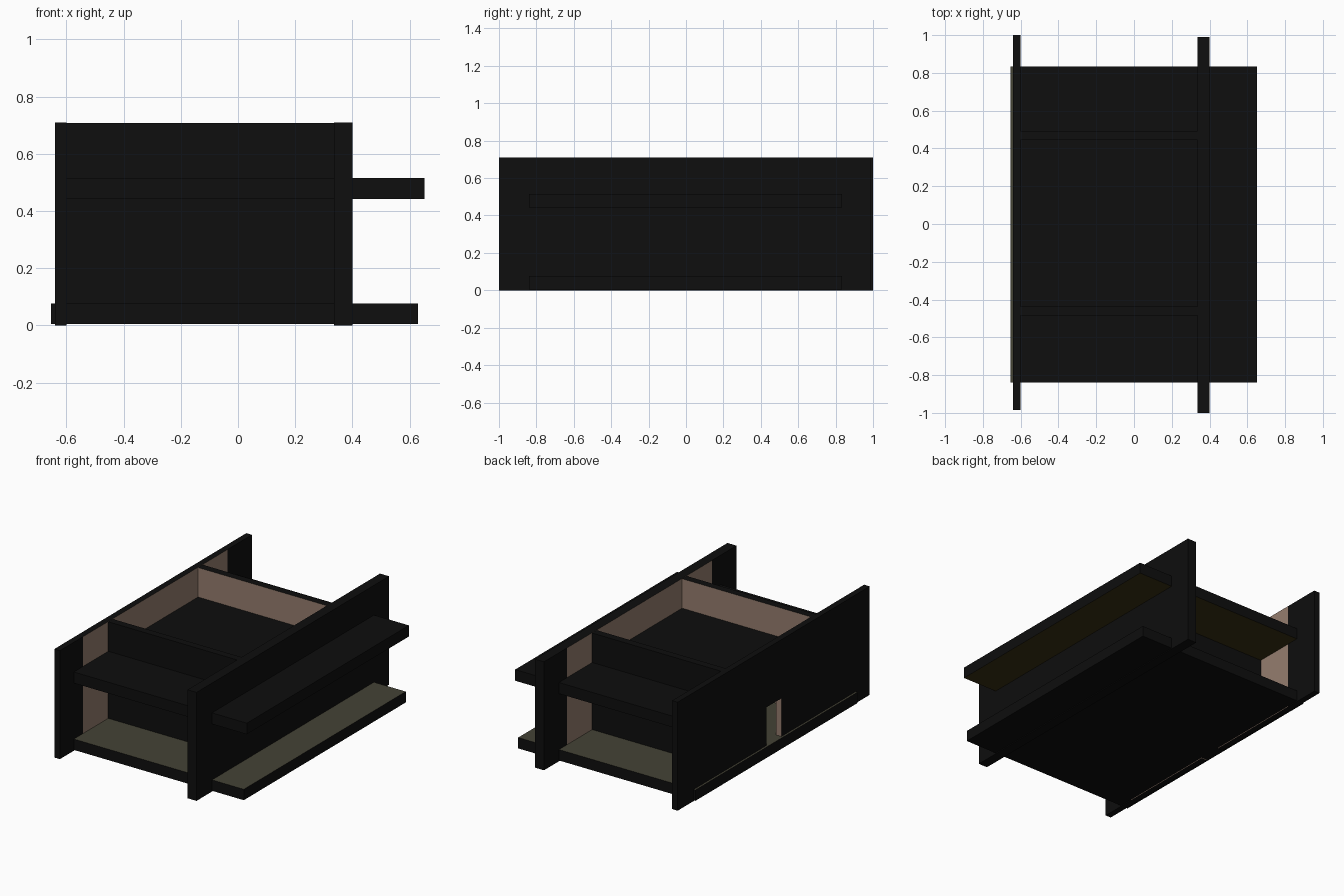
import bpy, bmesh
from mathutils import Vector

if "Cube" in bpy.data.objects:
    bpy.data.objects.remove(bpy.data.objects["Cube"])


def material(name, rgb):
    m = bpy.data.materials.new(name)
    m.diffuse_color = (*rgb, 1)
    m.use_nodes = True
    m.node_tree.nodes["Principled BSDF"].inputs["Base Color"].default_value = m.diffuse_color
    return m


BLACK = material("black_plaster", (0.0044, 0.0044, 0.0044))
BROWN = material("warm_brown", (0.30, 0.205, 0.157))
OLIVE = material("olive_floor", (0.058, 0.056, 0.036))
YELLOW = material("dark_yellow_soffit", (0.04, 0.028, 0.006))


def finish(bm, name, accent, rule):
    """Make the object; faces that satisfy the rule get the accent colour."""
    bmesh.ops.recalc_face_normals(bm, faces=bm.faces)
    bm.normal_update()
    for f in bm.faces:
        f.material_index = int(rule(f.normal, f.calc_center_median()))
    me = bpy.data.meshes.new(name)
    bm.to_mesh(me)
    bm.free()
    me.materials.append(BLACK)
    me.materials.append(accent)
    ob = bpy.data.objects.new(name, me)
    bpy.context.collection.objects.link(ob)


def prism(outline, x0, x1):
    """Extrude a (y, z) outline from x0 to x1."""
    bm = bmesh.new()
    face = bm.faces.new([bm.verts.new((x0, y, z)) for y, z in outline])
    ext = bmesh.ops.extrude_face_region(bm, geom=[face])
    bmesh.ops.translate(bm, vec=(x1 - x0, 0, 0),
                        verts=[v for v in ext["geom"] if isinstance(v, bmesh.types.BMVert)])
    return bm


def rect(y0, y1, z0, z1):
    return [(y0, z0), (y1, z0), (y1, z1), (y0, z1)]


def side_wall(name, outline, x0, x1, inward):
    # brown lining on the room side between y = -0.75 and 0.75, and in the doorway
    bm = prism(outline, x0, x1)
    for y in (-0.745, 0.75):
        bmesh.ops.bisect_plane(bm, geom=bm.verts[:] + bm.edges[:] + bm.faces[:],
                               plane_co=Vector((0, y, 0)), plane_no=Vector((0, 1, 0)))
    finish(bm, name, BROWN, lambda n, c:
           (n.x * inward > 0.5 and abs(c.y) < 0.74)
           or (abs(n.x) < 0.5 and abs(c.y) < 0.1 and 0.05 < c.z < 0.4))


# long side walls, the left one with a doorway
DOOR = [(-0.072, 0), (-0.072, 0.326), (0.082, 0.326), (0.082, 0)]
side_wall("left_wall", [(-0.985, 0)] + DOOR + [(1.0, 0), (1.0, 0.71), (-0.985, 0.71)],
          -0.64, -0.60, 1)
side_wall("right_wall", rect(-1.0, 0.99, 0, 0.71), 0.335, 0.40, -1)

# cross walls, brown towards the room
for name, y0, y1, inward in (("front_wall", -0.485, -0.438, 1), ("back_wall", 0.444, 0.492, -1)):
    finish(prism(rect(y0, y1, 0.07, 0.708), -0.605, 0.34), name, BROWN,
           lambda n, c, s=inward: n.y * s > 0.5)

# floor slab with olive top, roof slab with yellow underside
finish(prism(rect(-0.84, 0.835, 0.005, 0.076), -0.653, 0.63), "floor_slab", OLIVE,
       lambda n, c: n.z > 0.5)
finish(prism(rect(-0.84, 0.835, 0.442, 0.515), -0.605, 0.652), "roof_slab", YELLOW,
       lambda n, c: n.z < -0.5)
